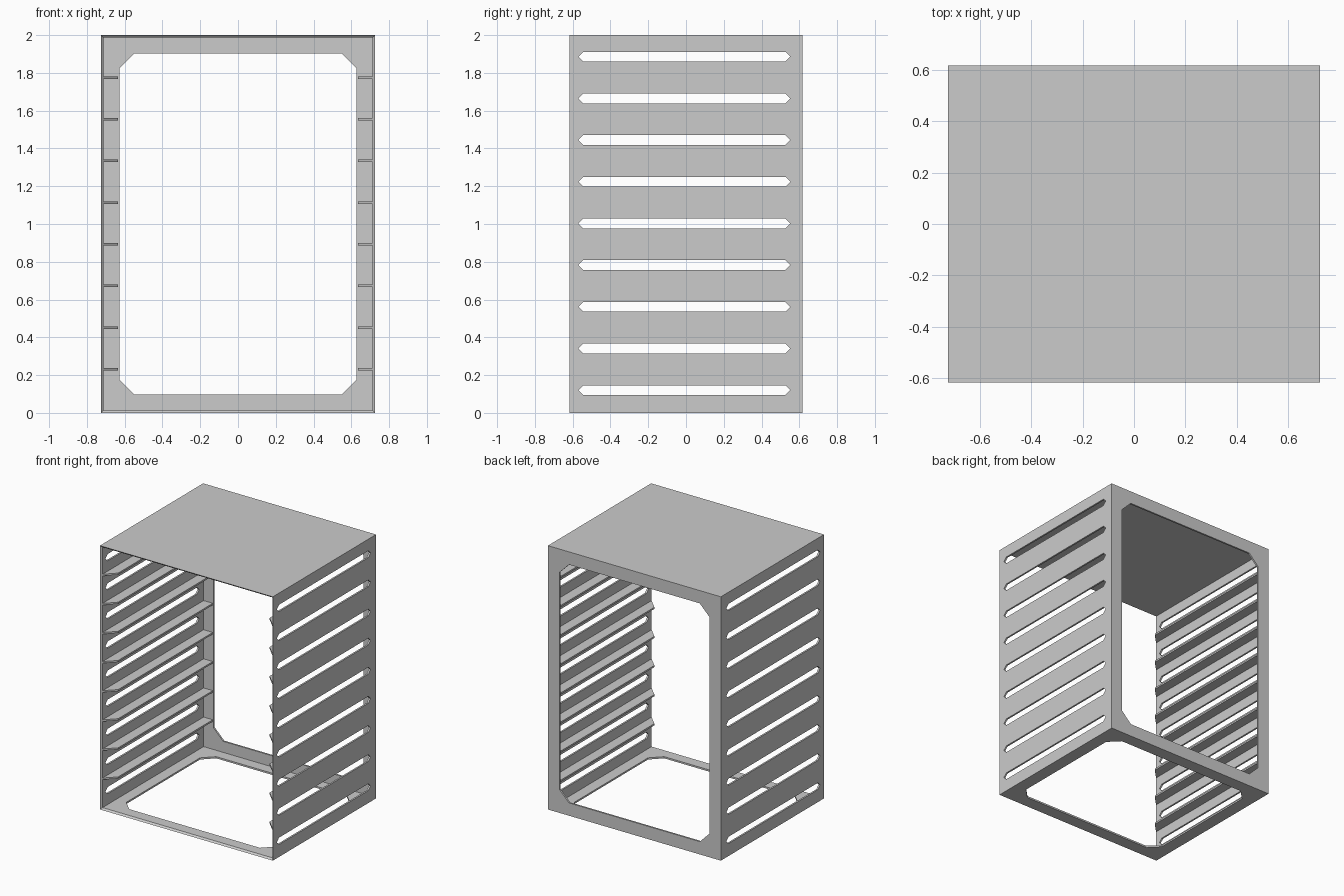
import bpy
import bmesh
from mathutils import Vector

if "Cube" in bpy.data.objects:
    bpy.data.objects.remove(bpy.data.objects["Cube"], do_unlink=True)

# Overall half sizes, height and sheet thickness
HX, HY, H, T = 0.725, 0.618, 2.0, 0.013
MARGIN, CORNER = 0.097, 0.08
PITCH, MID = 0.2207, 1.003

grey = bpy.data.materials.new("plain grey")
grey.use_nodes = True
GREY = (0.6, 0.6, 0.6, 1)
grey.diffuse_color = GREY
grey.node_tree.nodes["Principled BSDF"].inputs["Base Color"].default_value = GREY


def make_object(name, bm):
    bmesh.ops.recalc_face_normals(bm, faces=bm.faces)
    mesh = bpy.data.meshes.new(name)
    bm.to_mesh(mesh)
    bm.free()
    mesh.materials.append(grey)
    obj = bpy.data.objects.new(name, mesh)
    bpy.context.collection.objects.link(obj)
    return obj


def prism(bm, outline, depth):
    """Extrude a closed outline of 3D points along a vector."""
    base = bm.faces.new([bm.verts.new(p) for p in outline])
    grown = bmesh.ops.extrude_face_region(bm, geom=[base], use_keep_orig=True)
    verts = [v for v in grown["geom"] if isinstance(v, bmesh.types.BMVert)]
    bmesh.ops.translate(bm, verts=verts, vec=Vector(depth))


def cut_corners(u0, u1, v0, v1, c):
    """Rectangle with its four corners cut at 45 degrees."""
    return [(u0 + c, v0), (u1 - c, v0), (u1, v0 + c), (u1, v1 - c),
            (u1 - c, v1), (u0 + c, v1), (u0, v1 - c), (u0, v0 + c)]


def open_box(bm, inset):
    """Box without its front; returns the four edges of its mouth."""
    x, y, z0, z1 = HX - inset, HY - inset, inset, H - inset
    rings = [[bm.verts.new(p) for p in ((-x, d, z0), (x, d, z0), (x, d, z1), (-x, d, z1))]
             for d in (-y, y)]
    front, back = rings
    bm.faces.new(back)
    for i in range(4):
        j = (i + 1) % 4
        bm.faces.new((front[i], front[j], back[j], back[i]))
    return [bm.edges.get((front[i], front[(i + 1) % 4])) for i in range(4)]


# Sheet cabinet shell with a mitred front rim
bm = bmesh.new()
mouth = open_box(bm, 0) + open_box(bm, T)
bmesh.ops.bridge_loops(bm, edges=mouth)
shell = make_object("cabinet_shell", bm)

# Cutter for side slots, back opening and floor opening
bm = bmesh.new()
for i in range(-4, 5):
    z = MID + i * PITCH
    lo, hi, h = -0.57, 0.552, 0.026
    slot = [(lo, z), (lo + h, z - h), (hi - h, z - h), (hi, z), (hi - h, z + h), (lo + h, z + h)]
    prism(bm, [(-1, y, z) for y, z in slot], (2, 0, 0))
back = cut_corners(MARGIN - HX, HX - MARGIN, MARGIN, H - MARGIN, CORNER)
prism(bm, [(x, HY - 0.04, z) for x, z in back], (0, 0.1, 0))
floor = cut_corners(MARGIN - HX, HX - MARGIN, MARGIN - HY, HY - MARGIN, CORNER)
prism(bm, [(x, y, -0.05) for x, y in floor], (0, 0, 0.1))
cutter = make_object("opening_cutter", bm)
cutter.hide_render = True
cutter.hide_viewport = True
cutter.display_type = 'WIRE'

cut = shell.modifiers.new("openings", 'BOOLEAN')
cut.operation = 'DIFFERENCE'
cut.solver = 'EXACT'
cut.object = cutter

# Tray ledges on both walls, front ends cut at an angle
outer, inner = HX - T, HX - 0.09
for side, label in ((1, "left"), (-1, "right")):
    bm = bmesh.new()
    for i in range(8):
        z = MID + (i - 3.5) * PITCH - T / 2
        plan = [(outer, T - HY), (inner, T - HY + outer - inner),
                (inner, HY - T), (outer, HY - T)]
        prism(bm, [(side * x, y, z) for x, y in plan], (0, 0, T))
    make_object(label + "_tray_ledges", bm)
